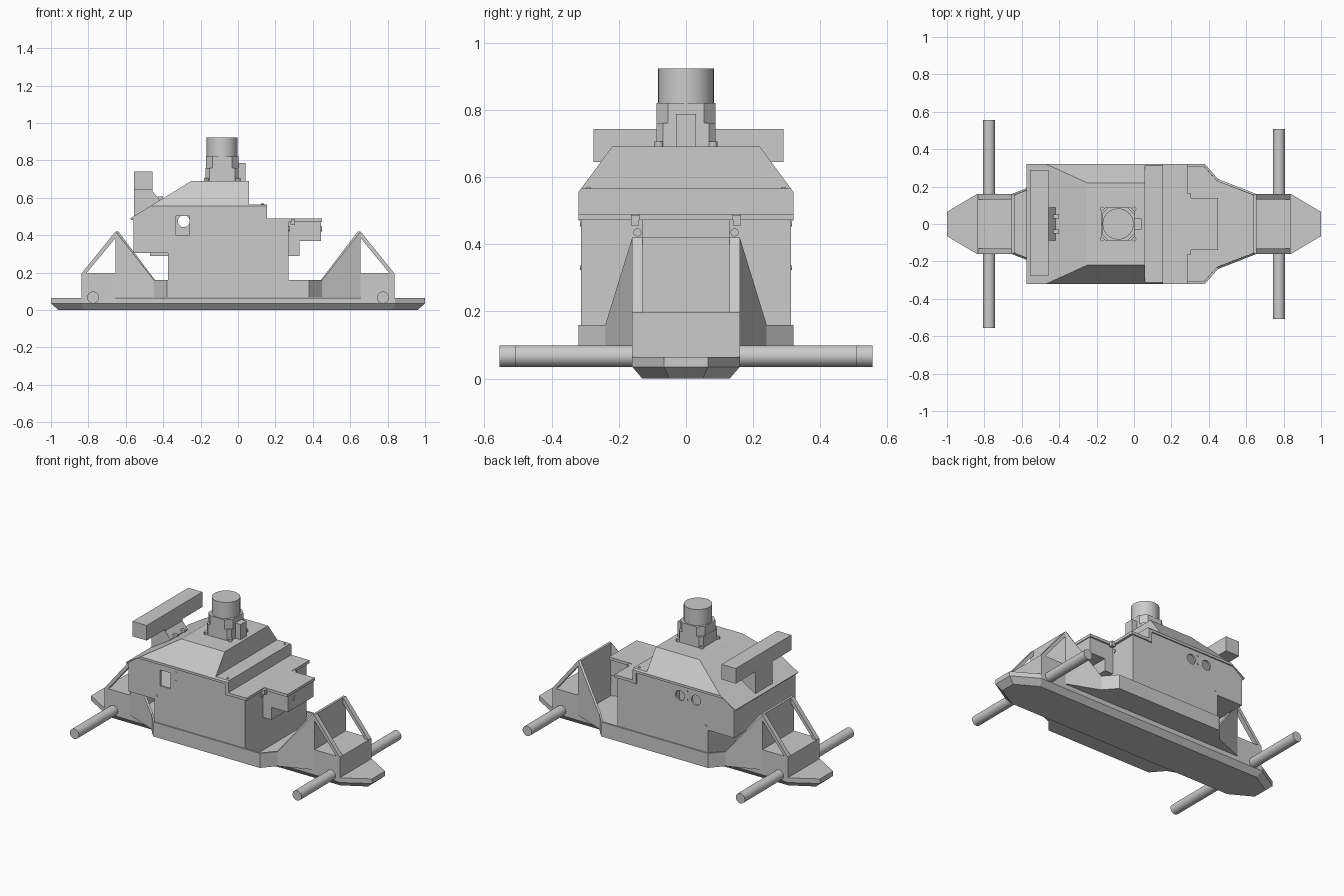
import bpy, bmesh, math
from mathutils import Vector

if "Cube" in bpy.data.objects:
    bpy.data.objects.remove(bpy.data.objects["Cube"])


def finish(name, bm):
    me = bpy.data.meshes.new(name)
    bm.to_mesh(me)
    bm.free()
    ob = bpy.data.objects.new(name, me)
    bpy.context.collection.objects.link(ob)
    return ob


def loft(name, bottom, top, drop=None, cuts=()):
    """Closed solid between two matching loops; cut planes and face removal are optional."""
    bm = bmesh.new()
    a = [bm.verts.new(p) for p in bottom]
    b = [bm.verts.new(p) for p in top]
    n = len(a)
    bm.faces.new(a)
    bm.faces.new(b)
    for i in range(n):
        j = (i + 1) % n
        bm.faces.new((a[i], a[j], b[j], b[i]))
    bmesh.ops.recalc_face_normals(bm, faces=bm.faces)
    for co, no in cuts:
        bmesh.ops.bisect_plane(bm, geom=bm.verts[:] + bm.edges[:] + bm.faces[:],
                               plane_co=co, plane_no=no, clear_outer=True)
        bmesh.ops.holes_fill(bm, edges=[e for e in bm.edges if e.is_boundary])
        bmesh.ops.recalc_face_normals(bm, faces=bm.faces)
    if drop:
        bm.normal_update()
        gone = [f for f in bm.faces if drop(f)]
        bmesh.ops.delete(bm, geom=gone, context='FACES')
    return finish(name, bm)


def side_prism(name, pts, y0, y1, **kw):
    return loft(name, [(x, y0, z) for x, z in pts], [(x, y1, z) for x, z in pts], **kw)


def plan_prism(name, pts, z0, z1, **kw):
    return loft(name, [(x, y, z0) for x, y in pts], [(x, y, z1) for x, y in pts], **kw)


def box(name, x0, x1, y0, y1, z0, z1):
    return plan_prism(name, [(x0, y0), (x1, y0), (x1, y1), (x0, y1)], z0, z1)


def rod(name, p, q, r, sides=32):
    p, q = Vector(p), Vector(q)
    bpy.ops.mesh.primitive_cylinder_add(vertices=sides, radius=r, depth=(q - p).length,
                                        location=(p + q) / 2,
                                        rotation=(q - p).to_track_quat('Z', 'Y').to_euler())
    ob = bpy.context.object
    ob.name = name
    bpy.ops.object.shade_smooth_by_angle()
    return ob


def shell(ob, t):
    m = ob.modifiers.new("thickness", 'SOLIDIFY')
    m.thickness, m.offset, m.use_even_offset = t, -1, True


def four(pts):
    """Mirror one quadrant (ordered from +x end to the side) into a full outline."""
    half = pts + [(-x, y) for x, y in reversed(pts)]
    return half + [(x, -y) for x, y in reversed(half)]


# Hull: long plate with pointed ends and a chamfered underside
low = four([(0.96, 0.05), (0.82, 0.13)])
high = four([(1.0, 0.065), (0.84, 0.16)])
loft("hull_chamfer", [(x, y, 0) for x, y in low], [(x, y, 0.035) for x, y in high])
plan_prism("hull_plate", high, 0.035, 0.065)

# Open tub whose walls rise into the tall shoulders
outline = four([(0.655, 0.16), (0.45, 0.24), (0.38, 0.32)])
rim = [(x, y, 0.42 if abs(x) > 0.6 else 0.16) for x, y in outline]
tub = loft("tub", [(x, y, 0.067) for x, y in outline], rim,
           drop=lambda f: len(f.verts) == 12 and f.calc_center_median().z > 0.15)
shell(tub, 0.012)

# End boxes, triangular struts and cross rods
for s, end, reach in ((-1, "left", 0.555), (1, "right", 0.507)):
    xs = sorted((s * 0.655, s * 0.837))
    box(end + "_end_box", xs[0], xs[1], -0.16, 0.16, 0.065, 0.197)
    for y in (-0.16, 0.13):
        pts = [(0.655, 0.42), (0.655, 0.385), (0.812, 0.195), (0.837, 0.195)]
        side_prism(end + "_strut", [(s * x, z) for x, z in pts], y, y + 0.03)
    rod(end + "_cross_rod", (s * 0.775, -reach, 0.067), (s * 0.775, reach, 0.067), 0.032)

# Hollow main body with an overhang on the left
body = side_prism("body", [(-0.375, 0.08), (0.27, 0.08), (0.27, 0.472), (0.135, 0.472),
                           (0.135, 0.54), (-0.49, 0.54), (-0.56, 0.495), (-0.56, 0.305),
                           (-0.375, 0.305)], -0.312, 0.312,
                  drop=lambda f: f.normal.z > 0.3 or f.calc_center_median().z < 0.1)
shell(body, 0.012)
box("overhang_lip", -0.47, -0.375, -0.15, 0.15, 0.29, 0.306)

# Square window in front, two round ports at the back
cutters = [box("window_cutter", -0.335, -0.26, -0.4, -0.2, 0.4, 0.503)]
for x in (-0.29, -0.175):
    cutters.append(rod("port_cutter", (x, 0.2, 0.475), (x, 0.4, 0.475), 0.032))
for c in cutters:
    c.hide_render = True
    m = body.modifiers.new("opening", 'BOOLEAN')
    m.operation, m.solver, m.object = 'DIFFERENCE', 'EXACT', c
bpy.context.view_layer.objects.active = body
for m in list(body.modifiers):
    bpy.ops.object.modifier_apply(modifier=m.name)
for c in cutters:
    bpy.data.objects.remove(c)

# Lid with sloped nose, stepped rear and bevelled sides
lid = side_prism("lid", [(-0.575, 0.49), (-0.25, 0.69), (0.06, 0.69), (0.06, 0.565),
                         (0.155, 0.565), (0.155, 0.47), (0.13, 0.47), (0.13, 0.54),
                         (-0.49, 0.54), (-0.57, 0.482)], -0.32, 0.32,
                 cuts=[((0, s * 0.32, 0.555), (0, s * 0.135, 0.1)) for s in (-1, 1)],
                 drop=lambda f: f.normal.z < -0.3 or f.normal.x < -0.9)
shell(lid, 0.01)

# Rear deck with tongue, and the housing hanging below it
plan_prism("deck", [(0.15, -0.32), (0.285, -0.32), (0.285, -0.14), (0.45, -0.14),
                    (0.45, 0.14), (0.285, 0.14), (0.285, 0.32), (0.15, 0.32)], 0.472, 0.49)
side_prism("deck_housing", [(0.265, 0.29), (0.33, 0.29), (0.33, 0.37), (0.445, 0.37),
                            (0.445, 0.473), (0.265, 0.473)], -0.13, 0.13)
rod("housing_knob", (0.44, -0.06, 0.435), (0.449, -0.06, 0.435), 0.015, 20)
for y in (-0.152, 0.152):
    box("deck_clip", 0.28, 0.305, y - 0.012, y + 0.012, 0.455, 0.487)
    rod("end_bolt", (0.265, y * 0.95, 0.435), (0.275, y * 0.95, 0.435), 0.012, 16)
for s in (-1, 1):
    rod("step_bolt", (0.13, s * 0.29, 0.56), (0.13, s * 0.29, 0.569), 0.008, 12)
    for x, z in ((-0.225, 0.515), (-0.225, 0.46), (-0.36, 0.33)):
        rod("side_bolt", (x, s * 0.305, z), (x, s * 0.315, z), 0.007, 12)

# Sensor bar on a bracket above the nose
box("sensor_bar", -0.557, -0.457, -0.275, 0.29, 0.645, 0.742)
side_prism("sensor_bracket", [(-0.555, 0.5), (-0.555, 0.645), (-0.457, 0.645),
                              (-0.457, 0.635), (-0.42, 0.59), (-0.42, 0.58)], -0.088, 0.088)
box("bracket_foot", -0.43, -0.4, -0.05, -0.03, 0.58, 0.607)
box("bracket_foot", -0.43, -0.4, 0.03, 0.05, 0.58, 0.607)

# Turret: chamfered pedestal, round head and a small side box
def chamfered(name, cx, hx, hy, c, z0, z1):
    pts = four([(hx, hy - c), (hx - c, hy)])
    plan_prism(name, [(x + cx, y) for x, y in pts], z0, z1)


chamfered("turret_pedestal", -0.085, 0.088, 0.088, 0.02, 0.685, 0.76)
chamfered("turret_collar", -0.085, 0.087, 0.088, 0.035, 0.76, 0.82)
for sx in (-1, 1):
    for sy in (-1, 1):
        x, y = -0.085 + sx * 0.085, sy * 0.08
        rod("pedestal_foot", (x, y, 0.685), (x, y, 0.705), 0.013, 12)
rod("turret_head", (-0.085, 0, 0.815), (-0.085, 0, 0.923), 0.083, 32)
box("turret_side_box", 0.0, 0.04, -0.03, 0.03, 0.69, 0.787)
